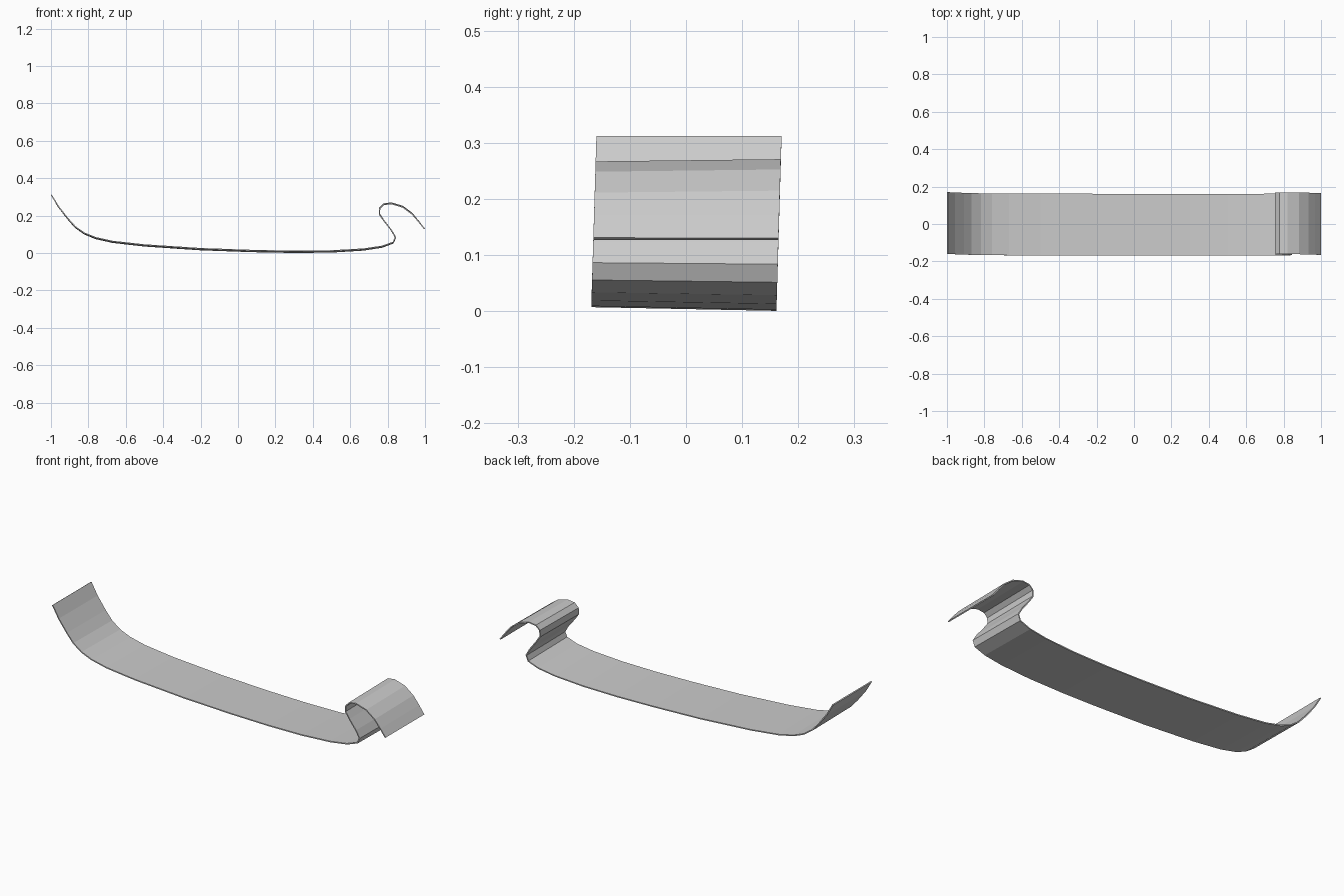
import bpy, bmesh

if "Cube" in bpy.data.objects:
    bpy.data.objects.remove(bpy.data.objects["Cube"])

# Side profile (x, z) of the bent strip, from the upswept left end to the hook tip
PROFILE = [
    (-0.998, 0.311), (-0.96, 0.248), (-0.91, 0.184), (-0.87, 0.139),
    (-0.82, 0.104), (-0.76, 0.080), (-0.67, 0.060), (-0.5, 0.041),
    (-0.2, 0.021), (0.08, 0.011), (0.3, 0.007), (0.5, 0.009),
    (0.67, 0.019), (0.77, 0.034), (0.83, 0.056), (0.842, 0.085),
    (0.82, 0.122), (0.78, 0.173), (0.756, 0.208), (0.758, 0.240),
    (0.78, 0.261), (0.82, 0.266), (0.88, 0.248), (0.93, 0.211),
    (0.965, 0.170), (0.997, 0.129),
]
HALF_WIDTH = 0.165
THICKNESS = 0.006


def cross_tilt(x, z):
    """Slight sideways lean of the sheet, fading out towards the raised ends."""
    if x < 0:
        return min(0.0, -0.021 + 0.067 * z)
    return min(0.012, -0.021 + 0.15 * z)


# Curved strip: extrude the profile across y
bm = bmesh.new()
rows = []
for x, z in PROFILE:
    centre = -0.004 + 0.03 * z
    slope = cross_tilt(x, z)
    rows.append([bm.verts.new((x, centre + s * HALF_WIDTH, z + s * HALF_WIDTH * slope))
                 for s in (-1, 1)])
for a, b in zip(rows, rows[1:]):
    bm.faces.new((a[0], b[0], b[1], a[1]))
bm.normal_update()

mesh = bpy.data.meshes.new("bent_strip")
bm.to_mesh(mesh)
bm.free()
strip = bpy.data.objects.new("bent_strip", mesh)
bpy.context.collection.objects.link(strip)

# Thin sheet thickness
solid = strip.modifiers.new("sheet_thickness", 'SOLIDIFY')
solid.thickness = THICKNESS
solid.offset = 0.0
solid.use_even_offset = True
